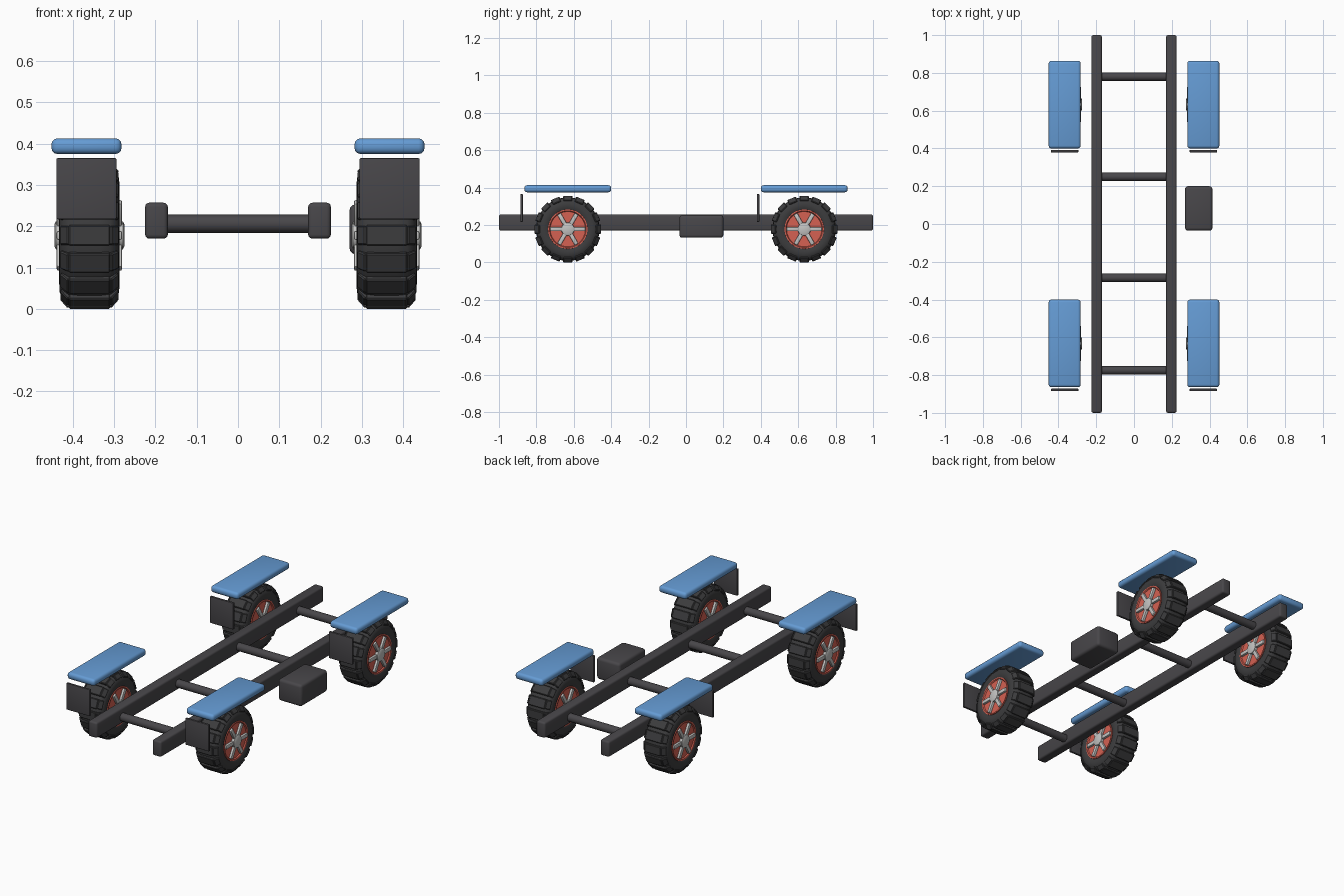
import bpy, bmesh, math
from mathutils import Matrix, Vector

cube = bpy.data.objects.get("Cube")
if cube:
    bpy.data.objects.remove(cube)


def material(name, rgb):
    m = bpy.data.materials.new(name)
    m.use_nodes = True
    m.diffuse_color = (*rgb, 1)
    m.node_tree.nodes["Principled BSDF"].inputs["Base Color"].default_value = (*rgb, 1)
    return m


DARK = material("dark grey", (0.065, 0.062, 0.068))
RUBBER = material("rubber", (0.045, 0.045, 0.047))
BLUE = material("fender blue", (0.13, 0.33, 0.66))
RED = material("rim red", (0.66, 0.12, 0.085))
SILVER = material("silver", (0.55, 0.55, 0.54))


def finish(name, bm, mat, smooth=True):
    bmesh.ops.recalc_face_normals(bm, faces=bm.faces)
    mesh = bpy.data.meshes.new(name)
    bm.to_mesh(mesh)
    bm.free()
    mesh.materials.append(mat)
    ob = bpy.data.objects.new(name, mesh)
    bpy.context.collection.objects.link(ob)
    if smooth:
        bpy.ops.object.select_all(action="DESELECT")
        ob.select_set(True)
        bpy.context.view_layer.objects.active = ob
        bpy.ops.object.shade_smooth_by_angle(angle=math.radians(35))
    return ob


def add_box(bm, lo, hi, bevel=0, matrix=Matrix(), segments=3):
    """Bevelled box between two corners, then moved by matrix."""
    part = bmesh.new()
    lo, hi = Vector(lo), Vector(hi)
    place = Matrix.Translation((lo + hi) / 2) @ Matrix.Diagonal((*(hi - lo), 1))
    bmesh.ops.create_cube(part, size=1, matrix=place)
    if bevel:
        bmesh.ops.bevel(part, geom=part.edges[:], offset=bevel, segments=segments,
                        profile=0.5, affect="EDGES")
    part.transform(matrix)
    temp = bpy.data.meshes.new("temp")
    part.to_mesh(temp)
    part.free()
    bm.from_mesh(temp)
    bpy.data.meshes.remove(temp)


def box(name, lo, hi, bevel, mat):
    bm = bmesh.new()
    add_box(bm, lo, hi, bevel)
    return finish(name, bm, mat)


def lathe(name, profile, mat, steps=48):
    """Spin (x, radius) points around the x axis."""
    bm = bmesh.new()
    verts = [bm.verts.new((x, 0, r)) for x, r in profile]
    edges = [bm.edges.new(pair) for pair in zip(verts, verts[1:])]
    bmesh.ops.spin(bm, geom=verts + edges, cent=(0, 0, 0), axis=(1, 0, 0),
                   angle=math.tau, steps=steps, use_duplicate=False)
    bmesh.ops.remove_doubles(bm, verts=bm.verts, dist=0.0001)
    return finish(name, bm, mat)


def mirrored(half):
    """Complete a profile by reflecting it in x."""
    return half + [(-x, r) for x, r in reversed(half)]


# Ladder frame
for side, sx in (("left", 1), ("right", -1)):
    box(side + "_rail", (sx * 0.1975 - 0.0275, -1, 0.17),
        (sx * 0.1975 + 0.0275, 1, 0.257), 0.01, DARK)
for i, y in enumerate((-0.775, -0.285, 0.25, 0.78)):
    bm = bmesh.new()
    bmesh.ops.create_cone(bm, cap_ends=True, segments=24, radius1=0.022, radius2=0.022,
                          depth=0.36, matrix=Matrix.Translation((0, y, 0.206))
                          @ Matrix.Rotation(math.pi / 2, 4, "Y"))
    finish(f"crossmember_{i + 1}", bm, DARK)

# Tank on the left side
box("fuel_tank", (0.27, -0.035, 0.132), (0.415, 0.2, 0.253), 0.015, DARK)


# Wheel parts, modelled at the origin with the axle along x
def wheel_parts():
    tyre = lathe("tyre", mirrored([(0.05, 0.098), (0.066, 0.102), (0.073, 0.118),
                                   (0.072, 0.138), (0.064, 0.156), (0.05, 0.167),
                                   (0.025, 0.17)]), RUBBER)
    rim = lathe("rim", mirrored([(0.066, 0), (0.066, 0.094), (0.072, 0.098),
                                 (0.072, 0.105), (0.06, 0.106)]), RED)
    hub = lathe("hub", mirrored([(0.085, 0), (0.085, 0.026), (0.081, 0.034),
                                 (0.06, 0.036)]), SILVER, 32)
    lugs, spokes = bmesh.new(), bmesh.new()
    for i in range(16):
        turn = Matrix.Rotation(math.tau * i / 16, 4, "X")
        add_box(lugs, (-0.05, -0.025, 0.155), (0.05, 0.025, 0.178), 0.003, turn, 1)
        # Shoulder lugs wrap down onto the sidewalls
        for s in (1, -1):
            tilt = Matrix.Translation((s * 0.057, 0, 0.161)) @ Matrix.Rotation(s * 0.85, 4, "Y")
            add_box(lugs, (-0.015, -0.023, -0.009), (0.015, 0.023, 0.007), 0.003,
                    turn @ tilt, 1)
    for i in range(6):
        turn = Matrix.Rotation(math.tau * i / 6 + math.pi / 2, 4, "X")
        for s in (1, -1):
            add_box(spokes, (s * 0.071 - 0.008, -0.011, 0.025),
                    (s * 0.071 + 0.008, 0.011, 0.094), 0.004, turn, 2)
    return [tyre, rim, hub, finish("tread", lugs, RUBBER, False),
            finish("spokes", spokes, SILVER)]


parts = wheel_parts()
corners = [(e + "_" + s, x, y) for e, y in (("front", -0.632), ("rear", 0.632))
           for s, x in (("left", 0.36), ("right", -0.36))]
for n, (corner, x, y) in enumerate(corners):
    for part in parts:
        ob = part
        if n < len(corners) - 1:
            ob = part.copy()
            bpy.context.collection.objects.link(ob)
        ob.name = f"{corner}_{part.name.split('.')[0]}"
        ob.location = (x, y, 0.178)

    # Flat fender over the wheel and mud flap ahead of it
    sx = math.copysign(0.367, x)
    box(corner + "_fender", (sx - 0.085, y - 0.232, 0.375),
        (sx + 0.085, y + 0.232, 0.413), 0.015, BLUE)
    box(corner + "_mud_flap", (sx - 0.0725, y - 0.253, 0.217),
        (sx + 0.0725, y - 0.24, 0.365), 0.003, DARK)
